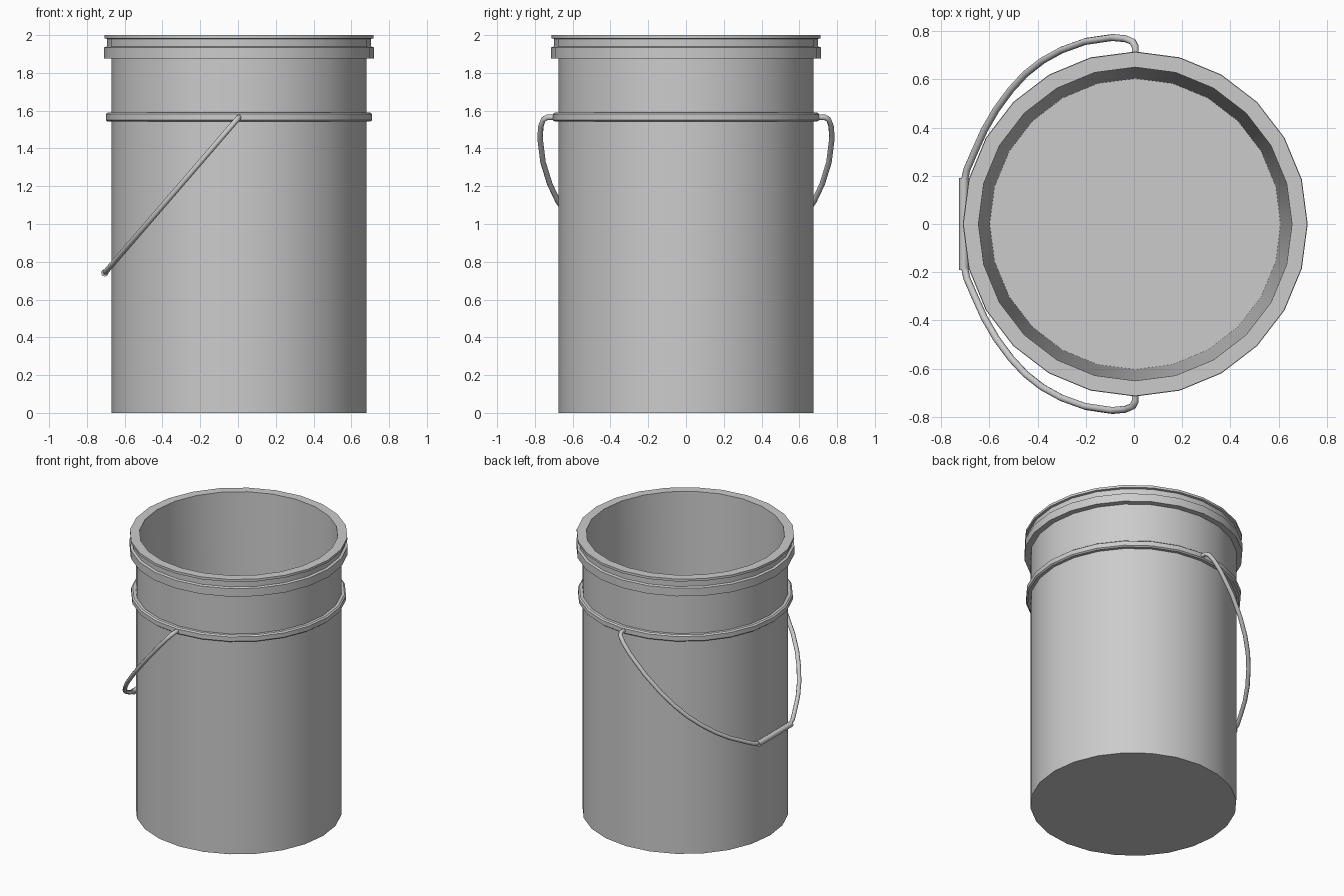
import bpy, bmesh, math
from mathutils import Vector

cube = bpy.data.objects.get("Cube")
if cube:
    bpy.data.objects.remove(cube, do_unlink=True)

CX = 0.005      # bucket axis, shifted to balance the hanging handle
SIDES = 24

grey = bpy.data.materials.new("plain_grey")
grey.use_nodes = True
colour = (0.6, 0.6, 0.6, 1)
grey.diffuse_color = colour
grey.node_tree.nodes["Principled BSDF"].inputs["Base Color"].default_value = colour


def finish(obj, angle):
    bpy.ops.object.select_all(action='DESELECT')
    obj.select_set(True)
    bpy.context.view_layer.objects.active = obj
    if obj.type == 'CURVE':
        bpy.ops.object.convert(target='MESH')
    obj = bpy.context.view_layer.objects.active
    obj.data.materials.clear()
    obj.data.materials.append(grey)
    bpy.ops.object.shade_smooth_by_angle(angle=math.radians(angle))


def lathe(name, profile, closed=False):
    """Turn a (radius, height) profile around the bucket axis."""
    bm = bmesh.new()
    verts = [bm.verts.new((r, 0, z)) for r, z in profile]
    pairs = list(zip(verts, verts[1:]))
    if closed:
        pairs.append((verts[-1], verts[0]))
    edges = [bm.edges.new(p) for p in pairs]
    bmesh.ops.spin(bm, geom=verts + edges, cent=(0, 0, 0), axis=(0, 0, 1),
                   angle=math.tau, steps=SIDES, use_duplicate=False)
    bmesh.ops.remove_doubles(bm, verts=bm.verts, dist=0.0005)
    bmesh.ops.recalc_face_normals(bm, faces=bm.faces)
    mesh = bpy.data.meshes.new(name)
    bm.to_mesh(mesh)
    bm.free()
    obj = bpy.data.objects.new(name, mesh)
    obj.location.x = CX
    bpy.context.collection.objects.link(obj)
    finish(obj, 25)


def tube(name, points, radius):
    """Round wire through the given points."""
    curve = bpy.data.curves.new(name, 'CURVE')
    curve.dimensions = '3D'
    curve.bevel_depth = radius
    curve.bevel_resolution = 2
    curve.use_fill_caps = True
    spline = curve.splines.new('POLY')
    spline.points.add(len(points) - 1)
    for target, p in zip(spline.points, points):
        target.co = (*p, 1)
    obj = bpy.data.objects.new(name, curve)
    bpy.context.collection.objects.link(obj)
    finish(obj, 50)


# Bucket shell: underside, straight wall, grooved rim, tapered inside, floor
lathe("bucket", [
    (0, 0), (0.675, 0), (0.675, 1.877), (0.715, 1.877), (0.715, 1.935),
    (0.698, 1.94), (0.698, 1.98), (0.713, 1.983), (0.713, 2.0),
    (0.65, 2.0), (0.603, 0.05), (0, 0.05)])

# Reinforcing ring
lathe("handle_ring", [
    (0.665, 1.542), (0.695, 1.542), (0.705, 1.55),
    (0.705, 1.582), (0.695, 1.59), (0.665, 1.59)], closed=True)


# Handle lies in a tilted plane hanging from the ring toward -x
def on_plane(x, y):
    return Vector((x, y, 1.565 + (x - CX) * 1.16))


half = [(0.005, 0.69), (0.005, 0.735), (-0.005, 0.755), (-0.035, 0.768),
        (-0.09, 0.773), (-0.2, 0.757), (-0.3, 0.721), (-0.38, 0.677),
        (-0.45, 0.622), (-0.51, 0.557), (-0.57, 0.476), (-0.62, 0.39),
        (-0.665, 0.29), (-0.693, 0.225), (-0.705, 0.17)]
path = [on_plane(x, y) for x, y in half]
path += [on_plane(x, -y) for x, y in reversed(half)]
tube("handle_wire", path, 0.0145)
tube("handle_grip", [on_plane(-0.705, s * 0.19) for s in (1, -1)], 0.02)
